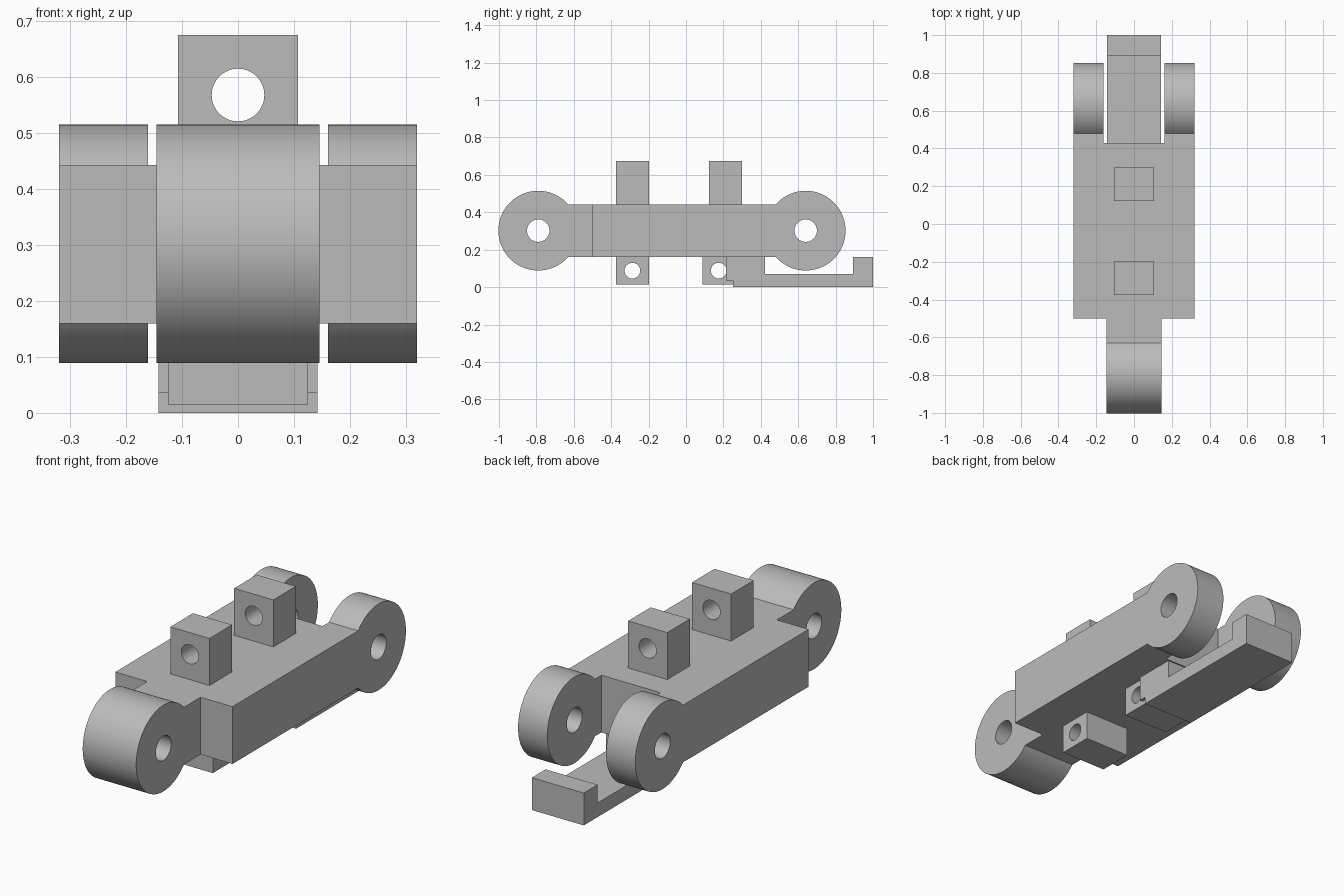
import bpy, bmesh
from math import sin, cos, asin, pi, radians
from mathutils import Matrix

cube = bpy.data.objects.get("Cube")
if cube:
    bpy.data.objects.remove(cube)

GREY = (0.5, 0.5, 0.5, 1)
grey = bpy.data.materials.new("Plain grey")
grey.use_nodes = True
grey.diffuse_color = GREY
grey.node_tree.nodes["Principled BSDF"].inputs["Base Color"].default_value = GREY

BOTTOM, TOP = 0.16, 0.443        # link body heights
AXIS_Z, RADIUS = 0.302, 0.213    # hinge axis and knuckle size
FRONT_AXIS, REAR_AXIS = -0.79, 0.64


def prism(name, outline, x0, x1):
    """Extrude a (y, z) outline from x0 to x1."""
    bm = bmesh.new()
    face = bm.faces.new([bm.verts.new((x0, y, z)) for y, z in outline])
    new = bmesh.ops.extrude_face_region(bm, geom=[face])["geom"]
    bmesh.ops.translate(bm, vec=(x1 - x0, 0, 0),
                        verts=[v for v in new if isinstance(v, bmesh.types.BMVert)])
    bmesh.ops.recalc_face_normals(bm, faces=bm.faces)
    mesh = bpy.data.meshes.new(name)
    bm.to_mesh(mesh)
    bm.free()
    mesh.materials.append(grey)
    ob = bpy.data.objects.new(name, mesh)
    bpy.context.collection.objects.link(ob)
    return ob


def box(name, x, y0, y1, z0, z1):
    return prism(name, [(y0, z0), (y1, z0), (y1, z1), (y0, z1)], -x, x)


def bore(ob, centre, radius, axis):
    """Drill a round hole through a part, along x or y."""
    bm = bmesh.new()
    bmesh.ops.create_cone(bm, cap_ends=True, segments=64, radius1=radius,
                          radius2=radius, depth=2)
    turn = Matrix.Rotation(pi / 2, 4, "Y" if axis == "x" else "X")
    bmesh.ops.transform(bm, matrix=Matrix.Translation(centre) @ turn, verts=bm.verts)
    mesh = bpy.data.meshes.new("hole cutter")
    bm.to_mesh(mesh)
    bm.free()
    mesh.materials.append(grey)
    cutter = bpy.data.objects.new("hole_cutter", mesh)
    bpy.context.collection.objects.link(cutter)
    cutter.hide_render = True
    mod = ob.modifiers.new("Hole", "BOOLEAN")
    mod.operation, mod.solver, mod.object = "DIFFERENCE", "EXACT", cutter
    bpy.ops.object.select_all(action="DESELECT")
    ob.select_set(True)
    bpy.context.view_layer.objects.active = ob
    bpy.ops.object.modifier_apply(modifier=mod.name)
    bpy.data.objects.remove(cutter)
    bpy.ops.object.shade_smooth_by_angle(angle=radians(30))


def knuckle(name, root, axis_y, x0, x1):
    """Arm with a round hinge end, running from root to the axis."""
    side = 1 if axis_y > root else -1
    start = asin((TOP - AXIS_Z) / RADIUS)
    steps = 80
    outline = [(root, BOTTOM), (root, TOP)]
    for i in range(steps + 1):
        a = pi - start - (2 * pi - 2 * start) * i / steps
        outline.append((axis_y + side * RADIUS * cos(a), AXIS_Z + RADIUS * sin(a)))
    ob = prism(name, outline, x0, x1)
    bore(ob, (0, axis_y, AXIS_Z), 0.06, "x")
    return ob


# Link body and hinge ends
box("link_body", 0.32, -0.5, 0.43, BOTTOM, TOP)
knuckle("front_knuckle", -0.5, FRONT_AXIS, -0.146, 0.146)
knuckle("left_rear_knuckle", 0.43, REAR_AXIS, 0.161, 0.32)
knuckle("right_rear_knuckle", 0.43, REAR_AXIS, -0.32, -0.161)

# Upper lugs, bored front to back
for name, y in (("front", -0.287), ("rear", 0.211)):
    lug = box(name + "_upper_lug", 0.107, y - 0.088, y + 0.088, TOP, 0.675)
    bore(lug, (0, y, 0.568), 0.047, "y")

# Lower lugs, bored side to side
for name, y in (("front", -0.287), ("rear", 0.175)):
    lug = box(name + "_lower_lug", 0.125, y - 0.088, y + 0.088, 0.015, BOTTOM)
    bore(lug, (0, y, 0.088), 0.042, "x")

# Hooked latch below the rear slot
prism("rear_latch", [(0.213, BOTTOM), (0.213, 0.036), (0.25, 0.036), (0.25, 0),
                     (1, 0), (1, BOTTOM), (0.893, BOTTOM), (0.893, 0.07),
                     (0.423, 0.07), (0.423, BOTTOM)], -0.142, 0.142)
